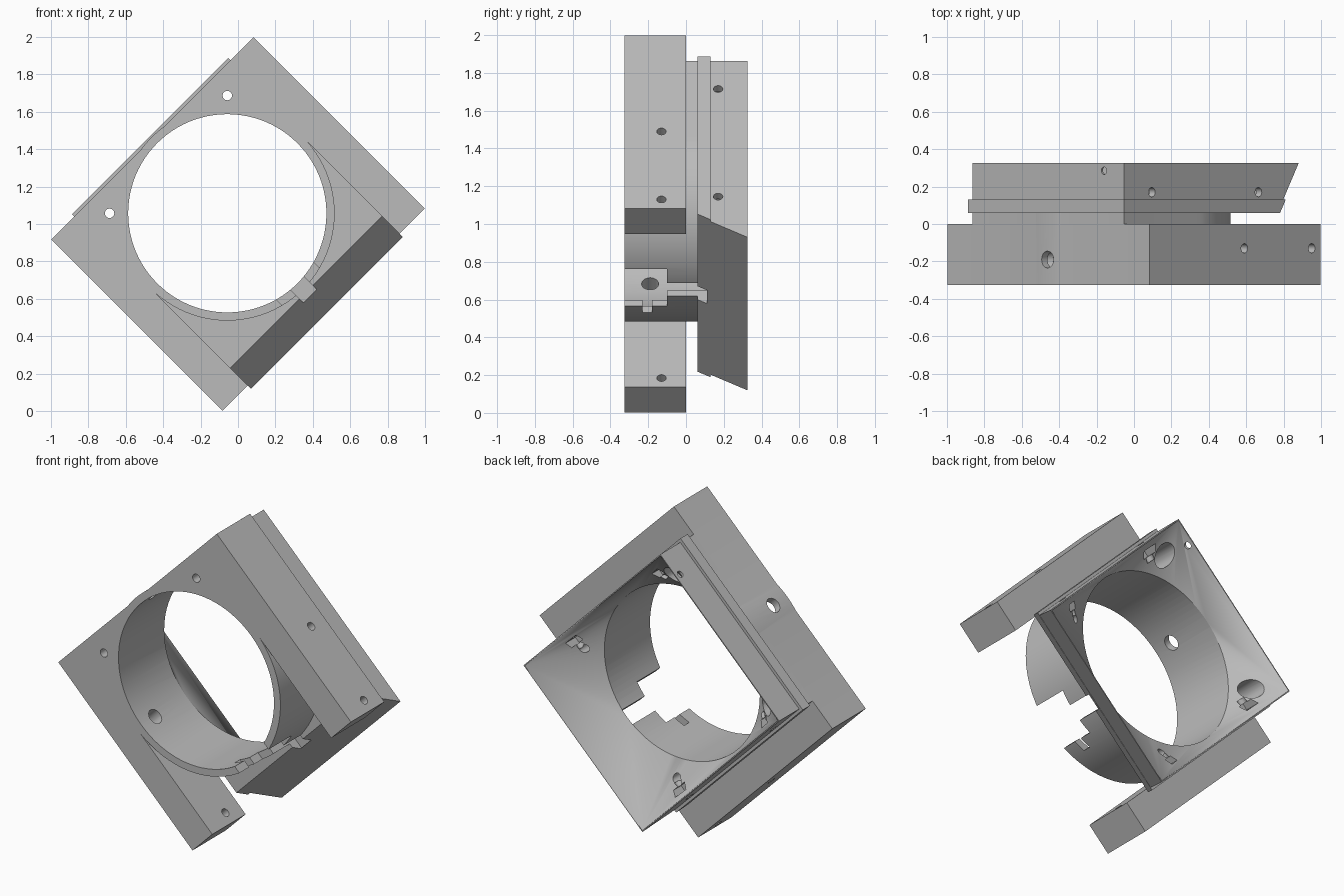
import bpy, bmesh, math
from mathutils import Matrix, Vector

if "Cube" in bpy.data.objects:
    bpy.data.objects.remove(bpy.data.objects["Cube"])

grey = bpy.data.materials.new("plain grey")
grey.use_nodes = True
grey.diffuse_color = (0.5, 0.5, 0.5, 1)
grey.node_tree.nodes["Principled BSDF"].inputs["Base Color"].default_value = (0.5, 0.5, 0.5, 1)

BACK, FRONT = 0.325, -0.325
BORE_Z, BORE_R, TUBE_R = 0.081, 0.53, 0.574
SEG = 96


def make(name, bm):
    bmesh.ops.recalc_face_normals(bm, faces=bm.faces)
    mesh = bpy.data.meshes.new(name)
    bm.to_mesh(mesh)
    bm.free()
    mesh.materials.append(grey)
    obj = bpy.data.objects.new(name, mesh)
    bpy.context.scene.collection.objects.link(obj)
    return obj


def box(name, x0, x1, y0, y1, z0, z1):
    bm = bmesh.new()
    size = Matrix.Diagonal((x1 - x0, y1 - y0, z1 - z0, 1))
    mid = Matrix.Translation(((x0 + x1) / 2, (y0 + y1) / 2, (z0 + z1) / 2))
    bmesh.ops.create_cube(bm, size=1, matrix=mid @ size)
    return make(name, bm)


def rod(name, start, end, radius, segments=24):
    a, b = Vector(start), Vector(end)
    turn = (b - a).to_track_quat('Z', 'Y').to_matrix().to_4x4()
    bm = bmesh.new()
    bmesh.ops.create_cone(bm, cap_ends=True, segments=segments, radius1=radius, radius2=radius,
                          depth=(b - a).length, matrix=Matrix.Translation((a + b) / 2) @ turn)
    return make(name, bm)


def prism(name, profile, half):
    # (y, z) profile extruded symmetrically along x
    bm = bmesh.new()
    face = bm.faces.new([bm.verts.new((-half, y, z)) for y, z in profile])
    out = bmesh.ops.extrude_face_region(bm, geom=[face])
    new = [v for v in out["geom"] if isinstance(v, bmesh.types.BMVert)]
    bmesh.ops.translate(bm, verts=new, vec=(2 * half, 0, 0))
    return make(name, bm)


def combine(target, tool, operation):
    mod = target.modifiers.new(tool.name, 'BOOLEAN')
    mod.operation, mod.solver, mod.object = operation, 'EXACT', tool
    bpy.context.view_layer.update()
    result = bpy.data.meshes.new_from_object(target.evaluated_get(bpy.context.evaluated_depsgraph_get()))
    target.modifiers.clear()
    target.data = result
    bpy.data.objects.remove(tool)


def add(tool):
    combine(body, tool, 'UNION')


def cut(tool):
    combine(body, tool, 'DIFFERENCE')


# Front block with an open channel on its lower side
body = box("fan_duct_mount", -0.764, 0.764, FRONT, 0, -0.647, 0.647)
cut(box("channel", -0.573, 0.573, -0.5, 0.2, -0.8, BORE_Z))

# Neck, tube and square rear frame with a raised rim
add(box("neck", -0.573, 0.573, -0.05, 0.08, BORE_Z, 0.647))
add(rod("tube", (0, FRONT, BORE_Z), (0, 0.08, BORE_Z), TUBE_R, SEG))
add(prism("rear_frame", [(0.06, 0.647), (BACK, 0.647), (BACK, -0.672), (0.06, -0.513)], 0.573))
add(prism("rim", [(0.06, 0.665), (0.13, 0.665), (0.13, -0.557), (0.06, -0.515)], 0.59))

# Round bore and the funnel that blends it into the square rear opening
cut(rod("bore", (0, -0.5, BORE_Z), (0, 0.13, BORE_Z), BORE_R, SEG))
bm = bmesh.new()
for i in range(SEG):
    a = 2 * math.pi * i / SEG
    bm.verts.new((BORE_R * math.cos(a), 0.12, BORE_Z + BORE_R * math.sin(a)))
for x in (-0.567, 0.567):
    for y in (BACK, BACK + 0.02):
        for z in (-0.666, 0.641):
            bm.verts.new((x, y, z))
bmesh.ops.convex_hull(bm, input=bm.verts)
cut(make("funnel", bm))

# Window, side notch and slit in the lower tube wall
cut(box("window", -0.14, 0.14, -0.5, -0.1, -0.6, -0.3))
cut(box("side_notch", -0.21, -0.13, -0.23, -0.18, -0.6, -0.3))
cut(box("slit", -0.05, 0.05, -0.11, 0.12, -0.545, -0.3))

# Cross holes through the top and into the sides of the bore
cut(rod("top_hole", (0, -0.19, 0.5), (0, -0.19, 0.7), 0.045))
cut(rod("frame_top_hole", (0.42, 0.285, 0.5), (0.42, 0.285, 0.7), 0.02))

for s in (-1, 1):
    cut(rod("side_hole", (s * 0.5, -0.19, BORE_Z), (s * 0.68, -0.19, BORE_Z), 0.045))
    # Side screw holes in the block arms
    for z in (-0.071, -0.58):
        cut(rod("arm_hole", (s * 0.55, -0.13, z), (s * 0.8, -0.13, z), 0.025))
    # Side screw holes and nut pockets in the frame
    for z in (0.438, -0.368):
        cut(rod("frame_hole", (s * 0.46, 0.17, z), (s * 0.65, 0.17, z), 0.025))
        cut(box("nut_pocket", s * 0.51 - 0.02, s * 0.51 + 0.02, 0.13, 0.3, z - 0.04, z + 0.04))
    # Counterbored through holes above, blind holes below
    cut(rod("through_hole", (s * 0.445, -0.5, 0.526), (s * 0.445, 0.3, 0.526), 0.025))
    cut(rod("counterbore", (s * 0.445, 0.04, 0.526), (s * 0.445, 0.4, 0.526), 0.06))
    cut(rod("blind_hole", (s * 0.445, 0.08, -0.364), (s * 0.445, 0.3, -0.364), 0.025))

# Stand the finished part on its corner
body.data.transform(Matrix.Translation((0, 0, 1)) @ Matrix.Rotation(math.radians(-45), 4, 'Y'))
bpy.context.view_layer.objects.active = body
body.select_set(True)
bpy.ops.object.shade_smooth_by_angle(angle=math.radians(25))
